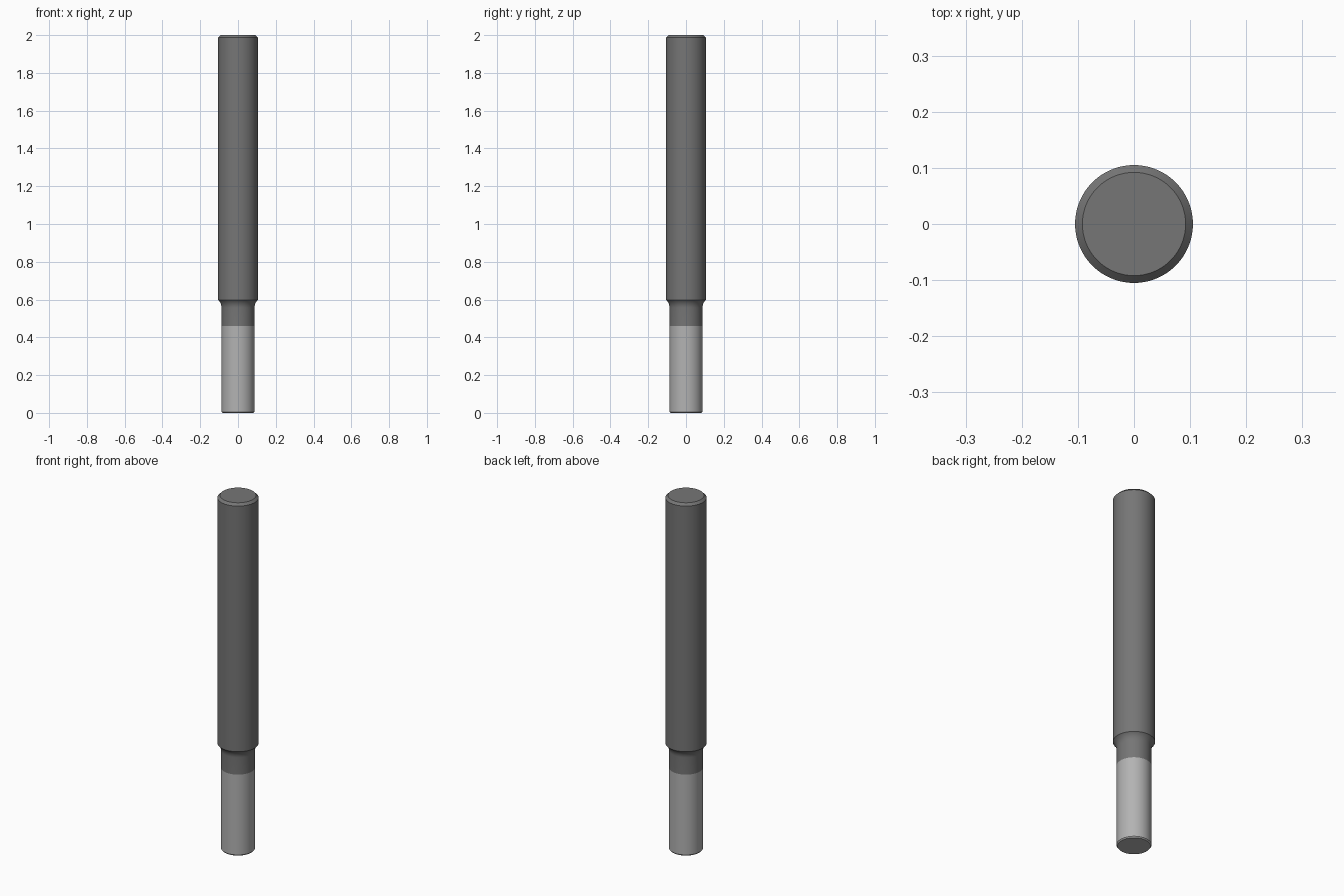
import bpy, bmesh, math

if "Cube" in bpy.data.objects:
    bpy.data.objects.remove(bpy.data.objects["Cube"])

SIDES = 96


def material(name, value):
    m = bpy.data.materials.new(name)
    m.diffuse_color = (value, value, value, 1)
    m.use_nodes = True
    m.node_tree.nodes["Principled BSDF"].inputs["Base Color"].default_value = m.diffuse_color
    return m


def turned(name, profile, mat):
    """Closed solid of revolution from (radius, z) points, bottom to top."""
    bm = bmesh.new()
    rings = []
    for r, z in profile:
        rings.append([bm.verts.new((r * math.cos(2 * math.pi * i / SIDES),
                                    r * math.sin(2 * math.pi * i / SIDES), z))
                      for i in range(SIDES)])
    for a, b in zip(rings, rings[1:]):
        for i in range(SIDES):
            j = (i + 1) % SIDES
            bm.faces.new((a[i], a[j], b[j], b[i]))
    bm.faces.new(rings[0][::-1])
    bm.faces.new(rings[-1])
    mesh = bpy.data.meshes.new(name)
    bm.to_mesh(mesh)
    bm.free()
    obj = bpy.data.objects.new(name, mesh)
    bpy.context.collection.objects.link(obj)
    mesh.materials.append(mat)
    bpy.ops.object.select_all(action='DESELECT')
    obj.select_set(True)
    bpy.context.view_layer.objects.active = obj
    bpy.ops.object.shade_smooth_by_angle(angle=math.radians(25))
    return obj


NECK_R, SHANK_R = 0.087, 0.105
SPLIT_Z, STEP_Z = 0.46, 0.598

# Cutting end with a small bottom edge break
turned("cutting_end", [(NECK_R - 0.005, 0), (NECK_R, 0.006), (NECK_R, SPLIT_Z)],
       material("light_grey", 0.45))

# Concave fillet, tangent to the neck and ending at the shank diameter
h, d = 0.042, SHANK_R - NECK_R
R = (h * h + d * d) / (2 * d)
sweep = math.asin(h / R)
fillet = [(NECK_R + R * (1 - math.cos(sweep * i / 8)),
           STEP_Z - h + R * math.sin(sweep * i / 8)) for i in range(9)]

# Shank with neck, step and chamfered top
turned("shank", [(NECK_R, SPLIT_Z)] + fillet + [(SHANK_R, 1.987), (0.092, 2.0)],
       material("dark_grey", 0.18))
